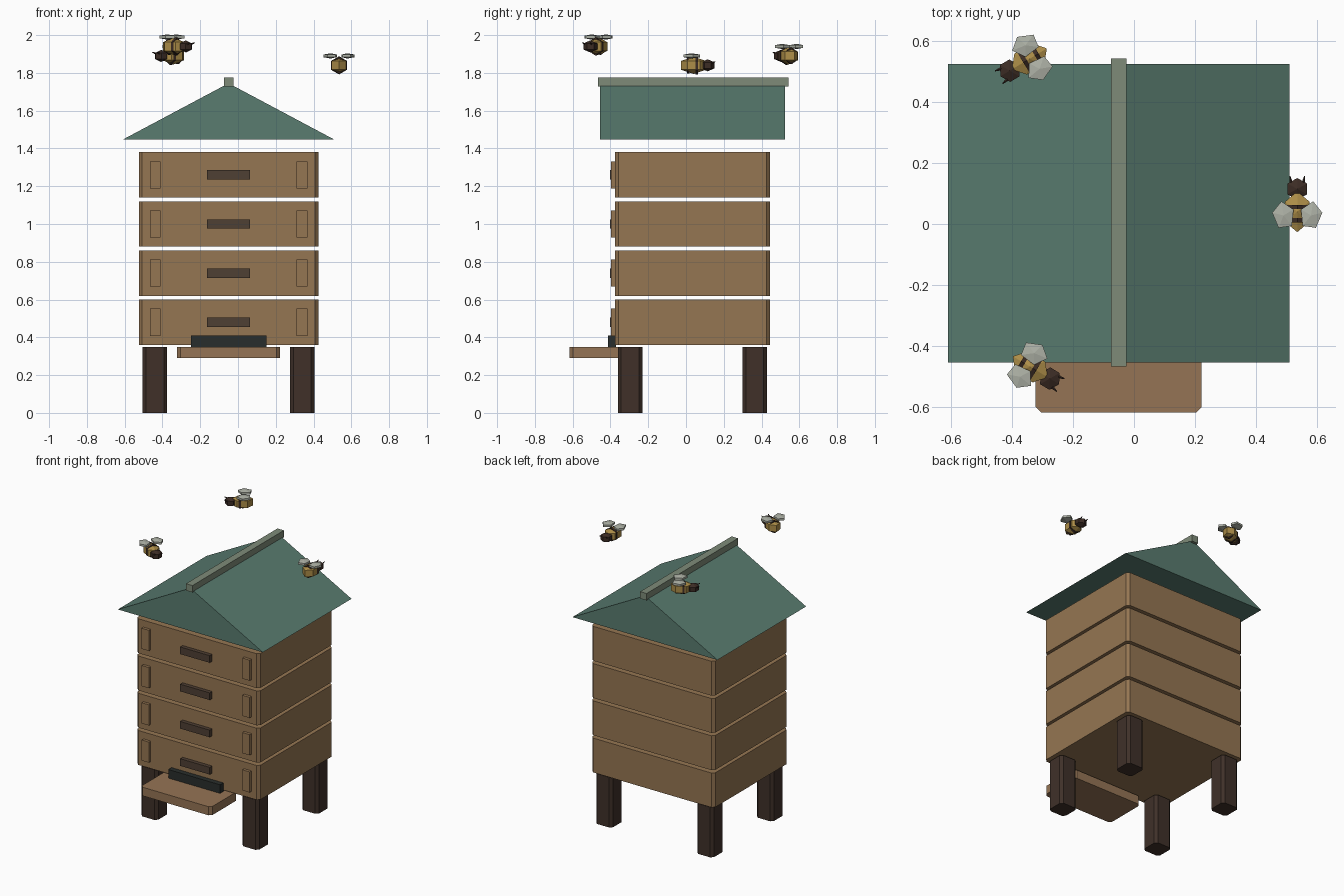
import bpy, bmesh, math
from mathutils import Matrix, Vector

if "Cube" in bpy.data.objects:
    bpy.data.objects.remove(bpy.data.objects["Cube"])


def mat(name, *rgb):
    m = bpy.data.materials.new(name)
    m.diffuse_color = (*rgb, 1)
    m.use_nodes = True
    m.node_tree.nodes["Principled BSDF"].inputs["Base Color"].default_value = m.diffuse_color
    return m


WOOD = mat("wood", .30, .18, .085)
BOARD = mat("board_wood", .30, .175, .09)
LEG = mat("dark_wood", .05, .03, .022)
HANDLE = mat("handle_wood", .078, .05, .033)
DARK = mat("entrance_dark", .022, .027, .025)
ROOF = mat("roof_green", .10, .20, .16)
RIDGE = mat("ridge_grey", .21, .26, .19)
YELLOW = mat("bee_yellow", .42, .27, .065)
BROWN = mat("bee_brown", .045, .025, .018)
WING = mat("wing_pale", .42, .44, .38)


def finish(name, bm, m):
    bmesh.ops.recalc_face_normals(bm, faces=bm.faces)
    me = bpy.data.meshes.new(name)
    bm.to_mesh(me)
    bm.free()
    me.materials.append(m)
    ob = bpy.data.objects.new(name, me)
    bpy.context.collection.objects.link(ob)
    return ob


def extrude(name, pts, vec, m):
    bm = bmesh.new()
    f = bm.faces.new([bm.verts.new(p) for p in pts])
    r = bmesh.ops.extrude_face_region(bm, geom=[f], use_keep_orig=True)
    vs = [g for g in r["geom"] if isinstance(g, bmesh.types.BMVert)]
    bmesh.ops.translate(bm, verts=vs, vec=vec)
    return finish(name, bm, m)


def block(name, x0, x1, y0, y1, z0, z1, m, c=0):
    """Box, optionally with chamfered upright edges."""
    if c:
        pts = [(x0 + c, y0), (x1 - c, y0), (x1, y0 + c), (x1, y1 - c),
               (x1 - c, y1), (x0 + c, y1), (x0, y1 - c), (x0, y0 + c)]
    else:
        pts = [(x0, y0), (x1, y0), (x1, y1), (x0, y1)]
    return extrude(name, [(x, y, z0) for x, y in pts], (0, 0, z1 - z0), m)


CX, CY = -.05, .034

# stacked boxes with handle and side cleats
for i in range(4):
    z = .48 + .26 * i
    block(f"hive_box_{i+1}", CX - .475, CX + .475, CY - .41, CY + .41, z - .12, z + .12, WOOD, .018)
    block(f"handle_{i+1}", CX - .114, CX + .114, -.403, -.37, z - .025, z + .025, HANDLE)
    for s, side in ((-1, "left"), (1, "right")):
        x = CX + s * .389
        block(f"cleat_{side}_{i+1}", x - .028, x + .028, -.396, -.37, z - .072, z + .072, WOOD)

# legs
for sx, a in ((-1, "left"), (1, "right")):
    for sy, b in ((-1, "front"), (1, "back")):
        x, y = CX + sx * .39, CY + sy * .33
        block(f"{b}_{a}_leg", x - .065, x + .065, y - .065, y + .065, 0, .35, LEG, .018)

# entrance and landing board
block("entrance", CX - .2, CX + .2, -.412, -.37, .35, .41, DARK)
block("landing_board", CX - .272, CX + .272, -.617, -.32, .29, .35, BOARD, .018)

# gabled roof and ridge
extrude("roof", [(CX - .56, -.454, 1.447), (CX + .56, -.454, 1.447), (CX, -.454, 1.745)],
        (0, .978, 0), ROOF)
block("ridge_cap", CX - .025, CX + .025, -.467, .542, 1.727, 1.775, RIDGE)


def blob(name, M, loc, size, seg, m, turn=0):
    """Coarse sphere, one vertex pointing along +y."""
    bm = bmesh.new()
    bmesh.ops.create_uvsphere(bm, u_segments=seg, v_segments=3, radius=1)
    a = max((v.co for v in bm.verts), key=lambda c: math.hypot(c.x, c.y))
    spin = Matrix.Rotation(math.pi / 2 - math.atan2(a.y, a.x), 4, 'Z')
    T = Matrix.Translation(loc) @ Matrix.Rotation(turn, 4, 'Z') @ Matrix.Diagonal((*size, 1))
    bm.transform(M @ T @ spin)
    return finish(name, bm, m)


def cone(name, M, base, direction, r1, r2, length, seg, m):
    bm = bmesh.new()
    bmesh.ops.create_cone(bm, cap_ends=True, segments=seg, radius1=r1, radius2=r2, depth=length)
    q = Vector(direction).to_track_quat('Z', 'Y').to_matrix().to_4x4()
    bm.transform(M @ Matrix.Translation(base) @ q)
    return finish(name, bm, m)


# bees, each built facing +y and then turned
def bee(n, loc, deg):
    M = Matrix.Translation(loc) @ Matrix.Rotation(math.radians(deg), 4, 'Z')
    blob(f"bee_{n}_body", M, (0, 0, 0), (.053, .077, .046), 6, YELLOW)
    blob(f"bee_{n}_head", M, (0, .075, 0), (.043, .041, .032), 6, BROWN)
    for k, (y, r) in enumerate(((-.028, .044), (.016, .048))):
        cone(f"bee_{n}_stripe_{k+1}", M, (0, y, 0), (0, 1, 0), r, r, .014, 6, BROWN)
    for s, side in ((-1, "left"), (1, "right")):
        blob(f"bee_{n}_wing_{side}", M, (s * .045, -.012, .05), (.043, .054, .014), 5, WING, s * -.15)
        cone(f"bee_{n}_antenna_{side}", M, (s * .021, .1, .014), (s * .2, 1, .35),
             .008, .002, .035, 5, BROWN)


bee(1, (.535, .04, 1.84), 0)
bee(2, (-.343, .541, 1.89), 121)
bee(3, (-.34, -.468, 1.94), -121)
